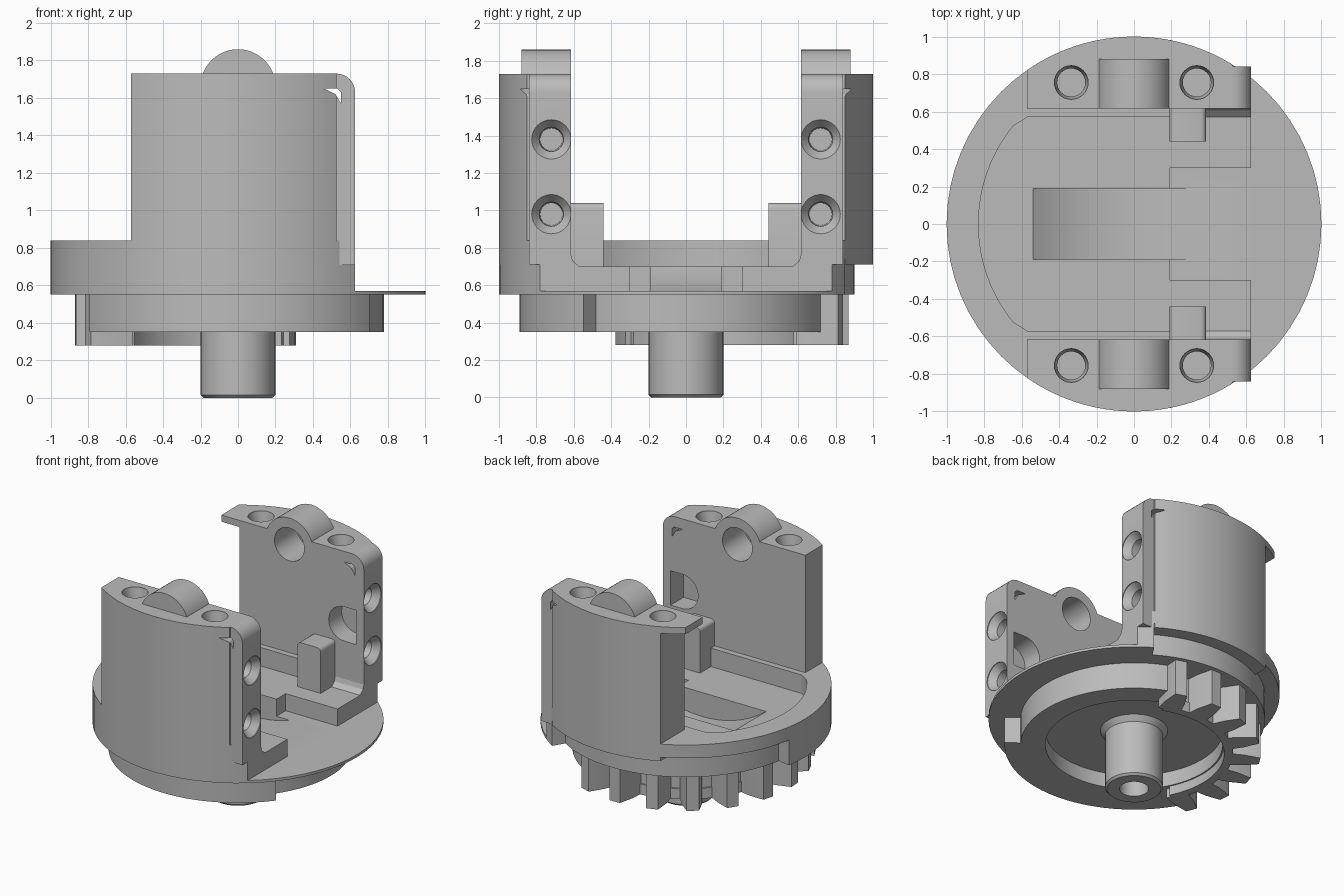
import bpy, bmesh
from math import cos, sin, radians, pi

if "Cube" in bpy.data.objects:
    bpy.data.objects.remove(bpy.data.objects["Cube"], do_unlink=True)

GREY = bpy.data.materials.new("plain grey")
GREY.use_nodes = True
GREY.diffuse_color = (0.5, 0.5, 0.5, 1)
bsdf = next(n for n in GREY.node_tree.nodes if n.type == 'BSDF_PRINCIPLED')
bsdf.inputs["Base Color"].default_value = GREY.diffuse_color


# ---------- helpers ----------
def loft(name, sections, axis):
    """Solid through outlines [(points, height), ...] stacked along an axis."""
    place = {'X': lambda u, v, h: (h, u, v),
             'Y': lambda u, v, h: (u, h, v),
             'Z': lambda u, v, h: (u, v, h)}[axis]
    bm = bmesh.new()
    rings = [[bm.verts.new(place(u, v, h)) for u, v in pts] for pts, h in sections]
    n = len(rings[0])
    bm.faces.new(rings[0])
    bm.faces.new(rings[-1])
    for a, b in zip(rings, rings[1:]):
        for i in range(n):
            j = (i + 1) % n
            bm.faces.new((a[i], a[j], b[j], b[i]))
    bmesh.ops.recalc_face_normals(bm, faces=bm.faces)
    mesh = bpy.data.meshes.new(name)
    bm.to_mesh(mesh)
    bm.free()
    mesh.materials.append(GREY)
    ob = bpy.data.objects.new(name, mesh)
    bpy.context.collection.objects.link(ob)
    return ob


def prism(name, pts, axis, lo, hi):
    return loft(name, [(pts, lo), (pts, hi)], axis)


def arc(r, a0, a1, n, cu=0, cv=0):
    angles = [radians(a0 + (a1 - a0) * i / n) for i in range(n + 1)]
    return [(cu + r * cos(a), cv + r * sin(a)) for a in angles]


def turned(name, axis, cu, cv, steps, n=32):
    """Round part with (radius, height) steps along an axis."""
    return loft(name, [(arc(r, 0, 360, n, cu, cv)[:-1], h) for r, h in steps], axis)


def box(name, x0, x1, y0, y1, z0, z1):
    return prism(name, [(x0, y0), (x1, y0), (x1, y1), (x0, y1)], 'Z', z0, z1)


def combine(ob, other, op='DIFFERENCE'):
    mod = ob.modifiers.new("bool", 'BOOLEAN')
    mod.operation, mod.solver, mod.object = op, 'EXACT', other
    bpy.context.view_layer.objects.active = ob
    bpy.ops.object.modifier_apply(modifier=mod.name)
    bpy.data.objects.remove(other, do_unlink=True)


def scoop():
    return turned("scoop_cutter", 'Y', 0, 1.41, [(0.892, -0.19), (0.892, 0.19)], 96)


def sector(r0, r1, a0, a1, n=24):
    return arc(r1, a0, a1, n) + arc(r0, a1, a0, n)


# ---------- round body with cavity ----------
body = turned("body", 'Z', 0, 0, [(1, 0.55), (1, 0.84)], 64)
cavity = [(0.2, 0.57), (-0.57, 0.57)] + arc(0.83, 141, 219, 20) + [(-0.57, -0.57), (0.2, -0.57)]
for cutter in (
        box("open_side", 0.625, 1.1, -1.1, 1.1, 0.57, 1),
        prism("cavity", cavity, 'Z', 0.70, 1),
        box("side_floor", 0.19, 0.7, -0.615, 0.615, 0.70, 1),
        box("channel", 0.19, 0.7, -0.3, 0.3, 0.57, 1),
        scoop(),
        prism("rear_relief", sector(0.9, 1.1, 58, 170), 'Z', 0.5, 0.74)):
    combine(body, cutter)

# ---------- stepped skirt below ----------
outline = arc(0.89, 207, 322, 32) + arc(0.78, 322, 428, 28) + arc(0.67, 68, 207, 32)
skirt = prism("skirt", outline, 'Z', 0.35, 0.55)
combine(skirt, turned("underside_recess", 'Z', 0, 0, [(0.61, 0.3), (0.61, 0.46)], 64))
combine(skirt, scoop())

# ---------- partial gear ----------
gear_rim = prism("gear_rim", sector(0.62, 0.68, 68, 207, 32), 'Z', 0.28, 0.36)
for i in range(8):
    mid = 72 + i * 18.7
    tooth = [(r * cos(radians(mid + d)), r * sin(radians(mid + d)))
             for r, d in ((0.65, -7), (0.76, -5.3), (0.87, -2.8),
                          (0.87, 2.8), (0.76, 5.3), (0.65, 7))]
    prism(f"gear_tooth_{i + 1}", tooth, 'Z', 0.28, 0.55)

# ---------- hollow shaft ----------
shaft = turned("shaft", 'Z', 0, 0, [(0.185, 0), (0.2, 0.015), (0.2, 0.42), (0.24, 0.47)], 40)
combine(shaft, turned("shaft_bore", 'Z', 0, 0, [(0.1, -0.1), (0.1, 0.3)]))

# ---------- two upright walls ----------
for side, s in (("front", -1), ("back", 1)):
    # curved outer shell
    a = 58.3
    plan = [(-0.57, 0.615)] + arc(1, 124.8, a, 28) + [(0.525, 0.615)]
    wall = prism(f"{side}_wall", [(x, s * y) for x, y in plan], 'Z', 0.71, 1.73)
    # end block with rounded upper corner
    end = [(0.3, 0.71), (0.625, 0.71)] + arc(0.1, 0, 90, 8, 0.525, 1.63) + [(0.3, 1.73)]
    combine(wall, prism("end_block", end, 'Y', s * 0.615, s * 0.84), 'UNION')
    # bearing arch
    combine(wall, turned("arch", 'Y', 0, 1.66, [(0.2, s * 0.615), (0.2, s * 0.88)], 48), 'UNION')
    combine(wall, turned("bearing_bore", 'Y', 0, 1.66, [(0.125, s * 0.5), (0.125, s * 0.879)]))
    # vertical screw holes
    for x in (-0.335, 0.335):
        combine(wall, turned("top_hole", 'Z', x, s * 0.755,
                             [(0.075, 1.5), (0.075, 1.68), (0.09, 1.72), (0.09, 1.8)]))
    # countersunk holes in the end face
    for z in (0.98, 1.38):
        combine(wall, turned("end_hole", 'X', s * 0.72, z,
                             [(0.06, 0.42), (0.065, 0.57), (0.105, 0.62), (0.105, 0.7)]))
    # rounded pocket on the inner face
    pocket = arc(0.13, 90, 270, 16, 0.46, 1.18) + [(0.56, 1.05), (0.56, 1.31)]
    combine(wall, prism("pocket", pocket, 'Y', s * 0.5, s * 0.77))
    # small slit by the upper corner
    slit = [(0.46, 1.65), (0.52, 1.62), (0.55, 1.57), (0.55, 1.63), (0.53, 1.65)]
    combine(wall, prism("slit", slit, 'Y', s * 0.5, s * 1.1))
    if s > 0:
        combine(wall, box("end_relief", -0.7, -0.42, 0.5, 1.1, 0.7, 1.68))

    # stop peg and sloped fillet at the wall foot
    peg = [(0.19, 0.69), (0.385, 0.69)] + arc(0.03, 0, 90, 4, 0.355, 1.01) \
        + arc(0.03, 90, 180, 4, 0.22, 1.01)
    prism(f"{side}_stop_peg", peg, 'Y', s * 0.44, s * 0.62)
    foot = [(s * 0.56, 0.69), (s * 0.57, 0.70), (s * 0.605, 0.73), (s * 0.62, 0.78), (s * 0.63, 0.69)]
    prism(f"{side}_foot_fillet", foot, 'X', 0.19, 0.625)

# ---------- shading ----------
bpy.ops.object.select_all(action='DESELECT')
for ob in bpy.context.scene.objects:
    if ob.type == 'MESH':
        ob.select_set(True)
        bpy.context.view_layer.objects.active = ob
bpy.ops.object.shade_smooth_by_angle(angle=pi / 6)
